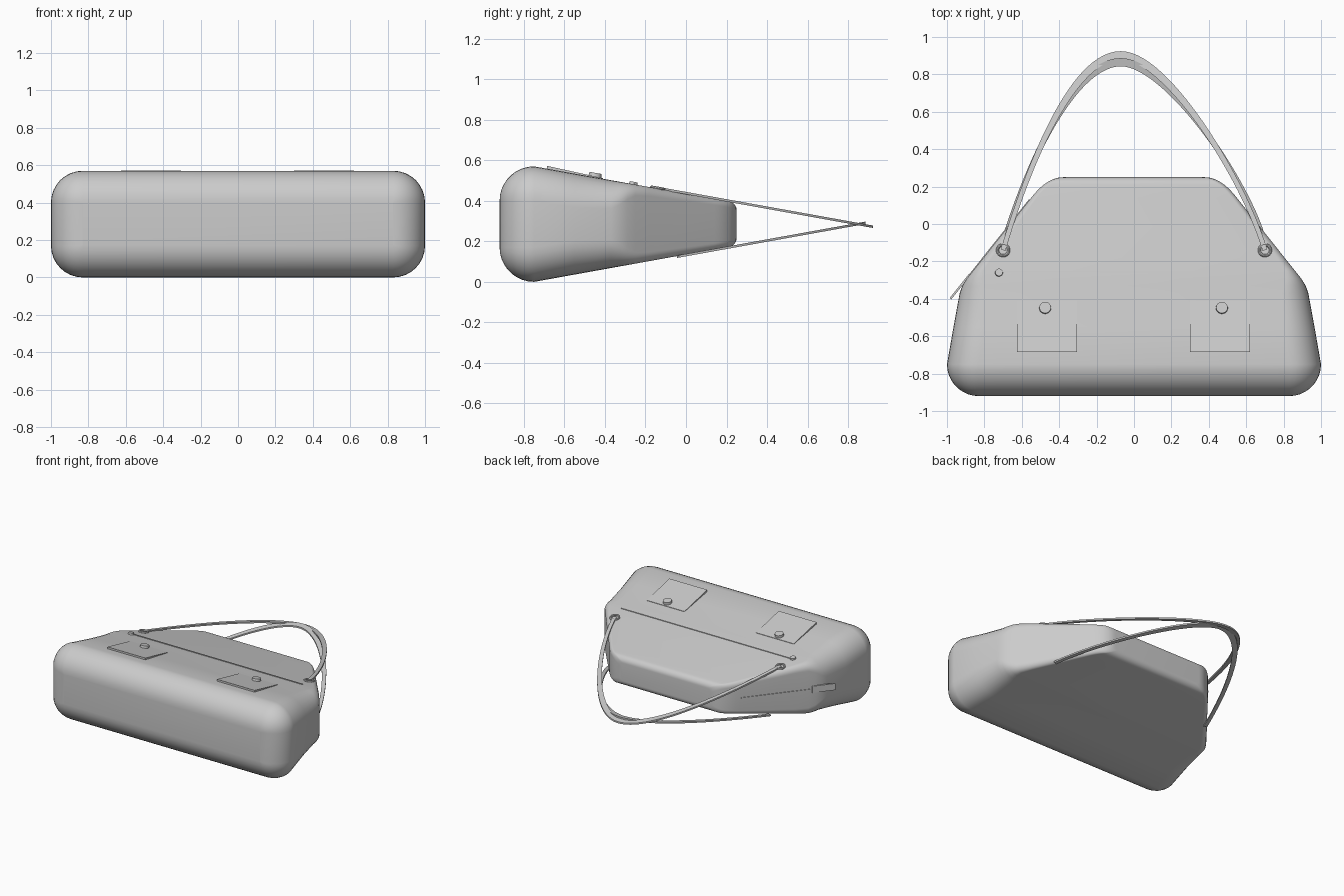
import bpy, bmesh, math
from mathutils import Vector, Matrix

if "Cube" in bpy.data.objects:
    bpy.data.objects.remove(bpy.data.objects["Cube"])

grey = bpy.data.materials.new("soft_grey")
grey.diffuse_color = (0.6, 0.6, 0.6, 1)
grey.use_nodes = True
grey.node_tree.nodes["Principled BSDF"].inputs["Base Color"].default_value = grey.diffuse_color

SLOPE, MID = 0.18, 0.285
TILT = math.atan(SLOPE)


def half_height(y):
    return 0.285 - SLOPE * (y + 0.75)


def top_z(y):
    return MID + half_height(y)


def finish(name, bm, angle=30):
    bmesh.ops.recalc_face_normals(bm, faces=bm.faces)
    me = bpy.data.meshes.new(name)
    bm.to_mesh(me)
    bm.free()
    ob = bpy.data.objects.new(name, me)
    bpy.context.collection.objects.link(ob)
    me.materials.append(grey)
    bpy.ops.object.select_all(action='DESELECT')
    ob.select_set(True)
    bpy.context.view_layer.objects.active = ob
    bpy.ops.object.shade_smooth_by_angle(angle=math.radians(angle))
    return ob


def loft(name, rings, angle=30):
    bm = bmesh.new()
    loops = [[bm.verts.new(p) for p in ring] for ring in rings]
    for a, b in zip(loops, loops[1:]):
        n = len(a)
        for i in range(n):
            j = (i + 1) % n
            bm.faces.new((a[i], a[j], b[j], b[i]))
    bm.faces.new(loops[0][::-1])
    bm.faces.new(loops[-1])
    return finish(name, bm, angle)


# Bag body: rounded rectangles lofted from the wide base to the narrow mouth
def section(y, w, h, r, steps=8):
    ring = []
    for k, (sx, sz) in enumerate(((1, 1), (-1, 1), (-1, -1), (1, -1))):
        for i in range(steps + 1):
            a = math.pi / 2 * (k + i / steps)
            ring.append((sx * (w - r) + r * math.cos(a), y,
                         MID + sz * (h - r) + r * math.sin(a)))
    return ring


R = 0.17
stations = []
for i in range(10):                       # rounded base
    t = math.radians(90 * i / 9)
    inset = R * (1 - math.sin(t))
    stations.append((-0.92 + R * (1 - math.cos(t)), 1.0 - inset,
                     0.285 - inset, max(0.004, R * math.sin(t))))
for y, w, r in ((-0.55, 0.965, 0.165), (-0.37, 0.932, 0.14), (-0.33, 0.918, 0.115),
                (-0.29, 0.893, 0.08), (-0.25, 0.861, 0.055), (-0.18, 0.805, 0.045)):
    stations.append((y, w, half_height(y), r))
for i in range(11):                       # rounded mouth corners
    t = i / 10
    y = 0.14 * (1 - t) ** 2 + 0.25 * (1 - (1 - t) ** 2)
    w = 0.55 * (1 - t) ** 2 + 0.93 * t * (1 - t) + 0.38 * t * t
    k = max(0, (y - 0.215) / 0.035)
    h = half_height(y) - 0.035 * (1 - math.sqrt(max(0, 1 - k * k)))
    stations.append((y, w, h, 0.03))
loft("bag_body", [section(*s) for s in stations], 35)


# Handles: flat straps in line with the top and bottom panels
def bezier(p, t):
    u = 1 - t
    return sum((Vector(q) * c for q, c in
                zip(p, (u**3, 3*u*u*t, 3*u*t*t, t**3))), Vector((0, 0)))


def handle(name, apex_y, end_y, side, ex):
    left = ((-ex, end_y), (-0.57, 0.3), (-0.33, apex_y), (-0.07, apex_y))
    right = ((-0.07, apex_y), (0.17, apex_y), (0.58, 0.26), (ex, end_y))
    n = 28
    pts = [bezier(left, i / n) for i in range(n)] + [bezier(right, i / n) for i in range(n + 1)]
    rings = []
    for i, p in enumerate(pts):
        d = (pts[min(i + 1, len(pts) - 1)] - pts[max(i - 1, 0)]).normalized()
        nrm = Vector((-d.y, d.x))
        half = 0.013 + 0.009 * max(0, p.y / apex_y) ** 2
        ring = []
        for s, e in ((1, 1), (-1, 1), (-1, -1), (1, -1)):
            q = p + nrm * half * s
            ring.append((q.x, q.y, MID + side * (half_height(q.y) + 0.003) + e * 0.006))
        rings.append(ring)
    loft(name, rings)


handle("top_handle", 0.902, -0.14, 1, 0.70)
handle("bottom_handle", 0.865, -0.04, -1, 0.68)


# Slanted box lying on the top panel, with its own front and back rise
def top_plate(name, x0, x1, y0, y1, rise_front, rise_back):
    rings = []
    for y, rise in ((y0, rise_front), (y1, rise_back)):
        z = top_z(y)
        rings.append([(x0, y, z - 0.01), (x1, y, z - 0.01),
                      (x1, y, z + rise), (x0, y, z + rise)])
    loft(name, rings)


def top_disc(name, x, y, r, depth):
    bm = bmesh.new()
    m = Matrix.Translation((x, y, top_z(y))) @ Matrix.Rotation(-TILT, 4, 'X')
    bmesh.ops.create_cone(bm, cap_ends=True, segments=24, radius1=r, radius2=r * 0.9,
                          depth=depth * 2, matrix=m)
    finish(name, bm)


# Pocket flaps with buttons
for side, x in (("left", -0.465), ("right", 0.46)):
    top_plate(side + "_pocket_flap", x - 0.16, x + 0.16, -0.685, -0.41, 0.014, 0.003)
    top_disc(side + "_flap_button", x + (0.01 if x > 0 else -0.01), -0.45, 0.034, 0.022)

# Top seam and its small end pull
top_plate("top_seam", -0.71, 0.725, -0.259, -0.251, 0.005, 0.005)
top_disc("seam_pull", -0.722, -0.26, 0.022, 0.012)

# Handle rings
for side, x in (("left", -0.70), ("right", 0.70)):
    bpy.ops.mesh.primitive_torus_add(major_radius=0.03, minor_radius=0.008,
                                     major_segments=24, minor_segments=8,
                                     location=(x, -0.14, top_z(-0.14) + 0.002),
                                     rotation=(-TILT, 0, 0))
    ring = bpy.context.object
    ring.name = side + "_handle_ring"
    ring.data.materials.append(grey)
    bpy.ops.object.shade_smooth_by_angle()


# Side zip and pull tab, lying along the slanted left end panel
def end_plate(name, y0, y1, half_z, out):
    rings = []
    for y in (y0, y1):
        x = -(0.55 + 0.798 * (0.14 - y))
        rings.append([(x + dx, y + dy, MID + s * half_z) for dx, dy, s in
                      ((0.004, -0.003, -1), (-out * 0.78, out * 0.62, -1),
                       (-out * 0.78, out * 0.62, 1), (0.004, -0.003, 1))])
    loft(name, rings)


end_plate("side_zip", -0.27, 0.13, 0.004, 0.004)
end_plate("zip_tab", -0.40, -0.27, 0.025, 0.006)
